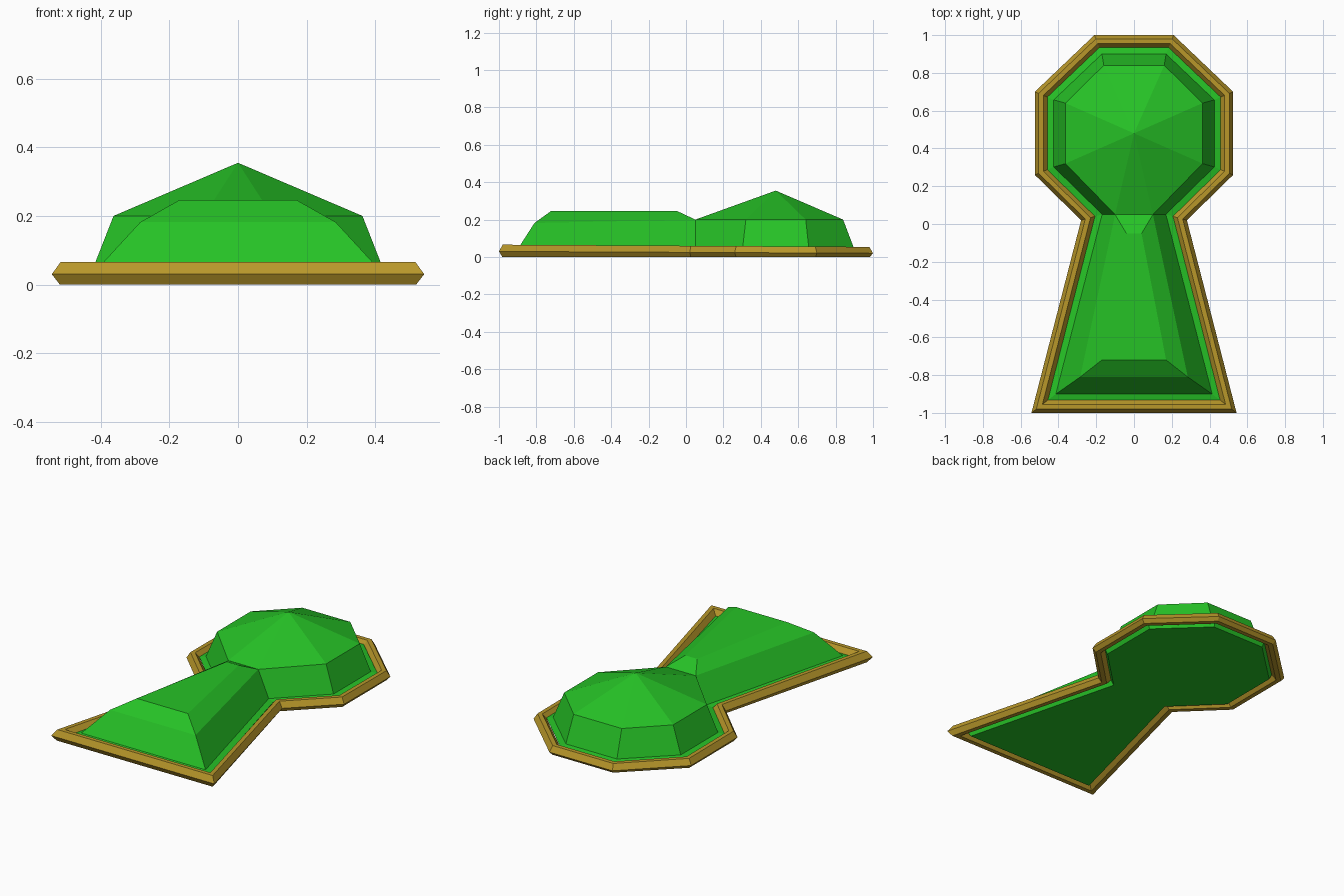
import bpy
from mathutils import Vector

if "Cube" in bpy.data.objects:
    bpy.data.objects.remove(bpy.data.objects["Cube"])

# Right half of the keyhole outline, back to front
HALF = [(0.21, 1.0), (0.525, 0.70), (0.525, 0.26), (0.28, 0.02), (0.543, -1.0)]


def mirrored(half):
    """Close a right-half point list into a full ring (clockwise from above)."""
    return [Vector(p) for p in half] + [Vector((-p[0], *p[1:])) for p in reversed(half)]


def inset(d):
    """Keyhole outline moved inward by d with mitred corners."""
    pts = mirrored(HALF)
    out = []
    for i, p in enumerate(pts):
        a = (p - pts[i - 1]).normalized()
        b = (pts[(i + 1) % len(pts)] - p).normalized()
        na, nb = Vector((a.y, -a.x)), Vector((b.y, -b.x))
        out.append(p + (na + nb) * d / (1 + na.dot(nb)))
    return out


def ring(d, z, tilt=0.0):
    return [Vector((p.x, p.y, z - tilt * p.y)) for p in inset(d)]


def bridge(a, b, n):
    """Quads from ring a up or inward to ring b."""
    return [(a * n + i, b * n + i, b * n + (i + 1) % n, a * n + (i + 1) % n) for i in range(n)]


def make(name, verts, faces, color):
    me = bpy.data.meshes.new(name)
    me.from_pydata([tuple(v) for v in verts], [], faces)
    me.update()
    ob = bpy.data.objects.new(name, me)
    bpy.context.collection.objects.link(ob)
    mat = bpy.data.materials.new(name + "_color")
    mat.diffuse_color = color
    mat.use_nodes = True
    mat.node_tree.nodes["Principled BSDF"].inputs["Base Color"].default_value = mat.diffuse_color
    me.materials.append(mat)
    return ob


N = 2 * len(HALF)

# Gold frame: six-sided bar swept round the keyhole, slightly higher at the front
profile = [(0.018, 0.0, 0.0), (0.0, 0.025, 0.005), (0.02, 0.06, 0.006),
           (0.045, 0.06, 0.006), (0.068, 0.03, 0.005), (0.045, 0.0, 0.0)]
verts, faces = [], []
for k, section in enumerate(profile):
    verts += ring(*section)
    faces += bridge(k, (k + 1) % len(profile), N)
make("frame", verts, faces, (0.48, 0.31, 0.023, 1))

# Green gem: base, narrow rim, walls up to the crown edge
crown = mirrored([(0.16, 0.84, 0.2), (0.363, 0.64, 0.2), (0.363, 0.32, 0.2),
                  (0.10, 0.05, 0.2), (0.285, -0.81, 0.182)])
verts = ring(0.082, 0.0) + ring(0.066, 0.035) + ring(0.1, 0.042) + crown
faces = [tuple(range(N))]
for k in range(3):
    faces += bridge(k, k + 1, N)

# Pointed octagonal head and the bevelled flat table of the lower body
c = 3 * N
apex = len(verts)
verts.append(Vector((0, 0.48, 0.355)))
verts += mirrored([(0.04, -0.05, 0.247), (0.17, -0.72, 0.247)])
head = [c + i for i in (0, 1, 2, 3, 6, 7, 8, 9)]
faces += [(head[i], apex, head[(i + 1) % 8]) for i in range(8)]
body = [c + i for i in (3, 4, 5, 6)]
table = [apex + 1 + i for i in range(4)]
for i in range(4):
    j = (i + 1) % 4
    faces.append((body[i], table[i], table[j], body[j]))
faces.append(tuple(table))

# Faces were listed clockwise or not per strip, so orient them all outward
import bmesh
make("gem", verts, faces, (0.0195, 0.54, 0.0195, 1))
for ob in bpy.context.collection.objects:
    bm = bmesh.new()
    bm.from_mesh(ob.data)
    bmesh.ops.recalc_face_normals(bm, faces=bm.faces)
    bm.to_mesh(ob.data)
    bm.free()
